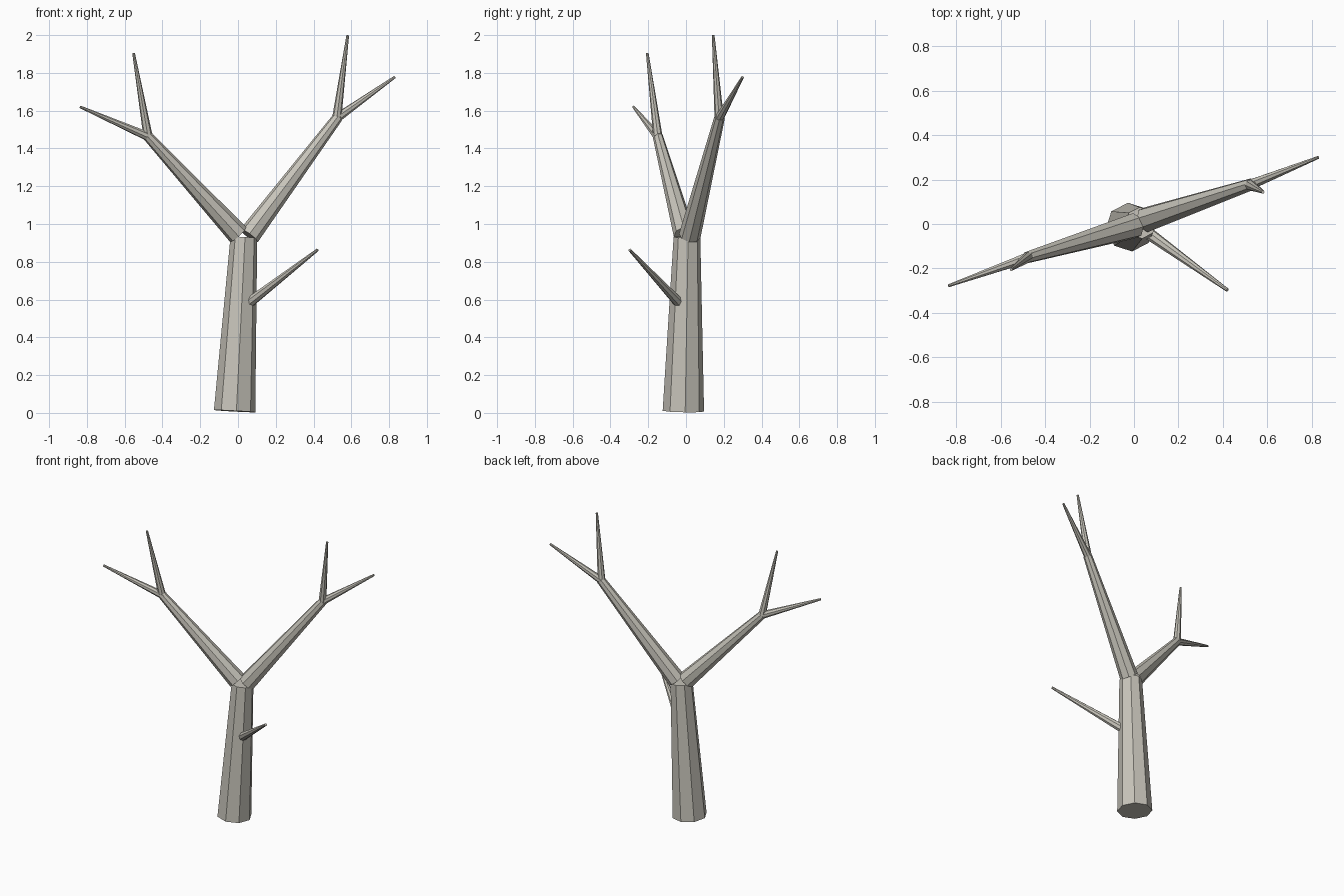
import bpy
import bmesh
import math
from mathutils import Vector, Matrix

cube = bpy.data.objects.get("Cube")
if cube:
    bpy.data.objects.remove(cube, do_unlink=True)

# One weathered bark colour
BARK = (0.57, 0.55, 0.49, 1.0)
bark = bpy.data.materials.new("pale_grey_bark")
bark.use_nodes = True
bark.diffuse_color = BARK
bsdf = bark.node_tree.nodes["Principled BSDF"]
bsdf.inputs["Base Color"].default_value = BARK
bsdf.inputs["Roughness"].default_value = 0.9


def limb(name, start, end, r_start, r_end, sides=8, turn=0.0):
    """Tapered, flat-faced, capped limb running between two points."""
    start, end = Vector(start), Vector(end)
    axis = end - start
    # Shortest rotation from z, so the sides keep their heading
    rot = Vector((0, 0, 1)).rotation_difference(axis).to_matrix().to_4x4()
    spin = Matrix.Rotation(math.radians(turn), 4, "Z")
    bm = bmesh.new()
    bmesh.ops.create_cone(
        bm, cap_ends=True, segments=sides, radius1=r_start, radius2=r_end,
        depth=axis.length,
        matrix=Matrix.Translation((start + end) / 2) @ rot @ spin)
    mesh = bpy.data.meshes.new(name)
    bm.to_mesh(mesh)
    bm.free()
    mesh.materials.append(bark)
    obj = bpy.data.objects.new(name, mesh)
    bpy.context.collection.objects.link(obj)
    return obj


# Leaning trunk
limb("trunk", (-0.018, -0.014, 0.009), (0.031, 0.005, 0.930), 0.110, 0.071, turn=5)

# Main fork
limb("right_limb", (0.000, -0.008, 0.945), (-0.480, -0.150, 1.468), 0.058, 0.027)
limb("left_limb", (0.058, 0.020, 0.938), (0.528, 0.178, 1.565), 0.058, 0.028)

# Twigs at the limb ends: name, start, tip
twigs = [
    ("right_outer_twig", (-0.462, -0.145, 1.457), (-0.835, -0.278, 1.620)),
    ("right_upper_twig", (-0.475, -0.148, 1.455), (-0.553, -0.205, 1.905)),
    ("left_outer_twig", (0.512, 0.172, 1.553), (0.830, 0.300, 1.778)),
    ("left_upper_twig", (0.522, 0.176, 1.555), (0.581, 0.144, 1.999)),
]
for name, start, tip in twigs:
    limb(name, start, tip, 0.025, 0.007)

# Low side branch, its base buried in the trunk
limb("side_branch", (0.065, -0.042, 0.588), (0.421, -0.298, 0.863), 0.028, 0.008)
